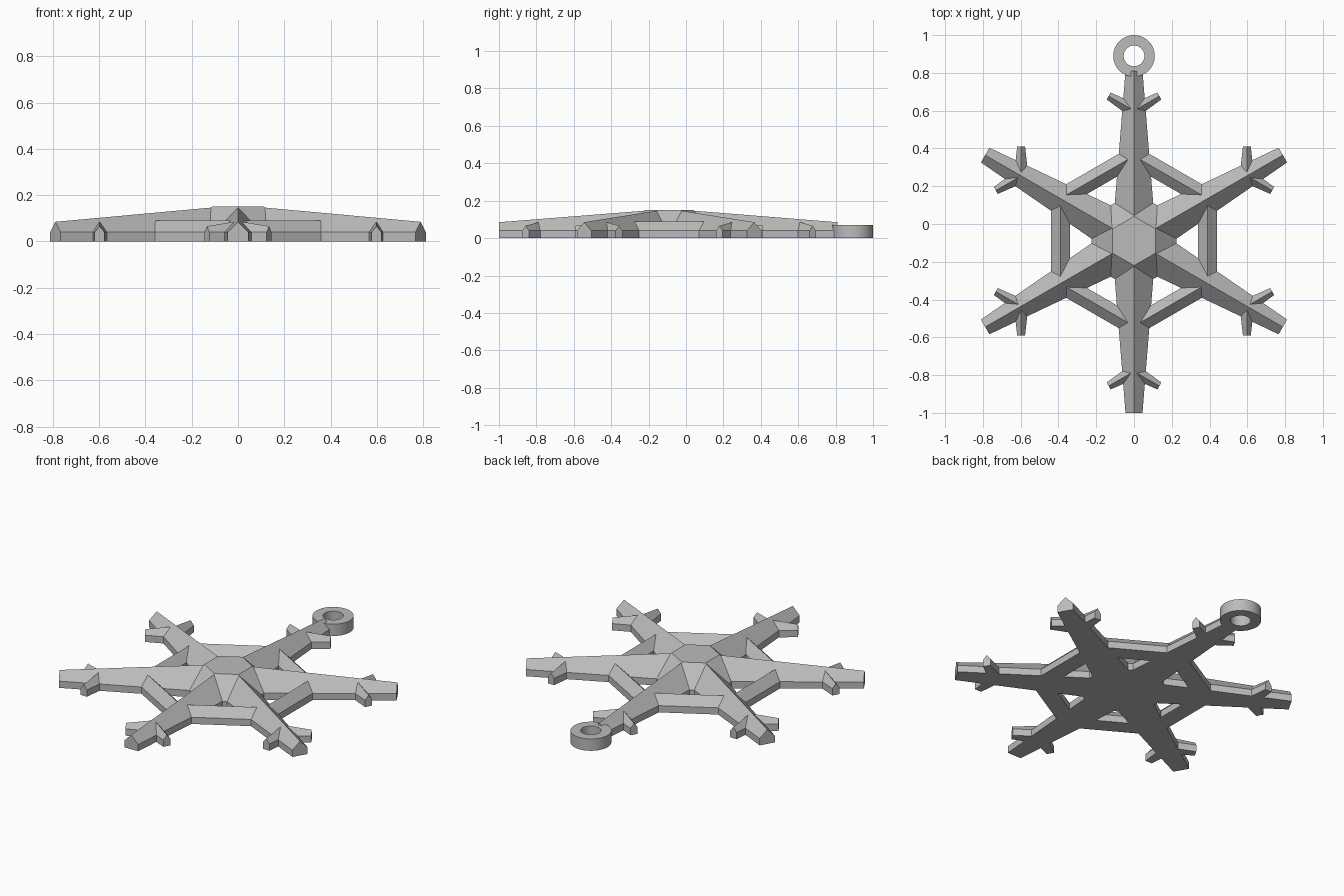
import bpy, bmesh, math
from mathutils import Matrix, Vector

if "Cube" in bpy.data.objects:
    bpy.data.objects.remove(bpy.data.objects["Cube"])

CY = -0.09      # centre of the flake
WALL = 0.04     # height of the upright side walls

grey = bpy.data.materials.new("plain_grey")
grey.diffuse_color = (0.5, 0.5, 0.5, 1)
grey.use_nodes = True
grey.node_tree.nodes["Principled BSDF"].inputs["Base Color"].default_value = grey.diffuse_color


def make_object(name, bm):
    bmesh.ops.recalc_face_normals(bm, faces=bm.faces)
    mesh = bpy.data.meshes.new(name)
    bm.to_mesh(mesh)
    bm.free()
    mesh.materials.append(grey)
    ob = bpy.data.objects.new(name, mesh)
    bpy.context.collection.objects.link(ob)
    return ob


def ridge_bar(name, origin, angle, start, end):
    """Roof-topped bar; start and end are (distance, half width, ridge height)."""
    bm = bmesh.new()
    rings = []
    for d, w, h in (start, end):
        rings.append([bm.verts.new((d, y, z)) for y, z in
                      ((-w, 0), (w, 0), (w, WALL), (0, h), (-w, WALL))])
    a, b = rings
    bm.faces.new(a)
    bm.faces.new(b)
    for i in range(5):
        j = (i + 1) % 5
        bm.faces.new((a[i], a[j], b[j], b[i]))
    bm.transform(Matrix.Translation(origin) @ Matrix.Rotation(angle, 4, 'Z'))
    return make_object(name, bm)


def polar(r, angle):
    return Vector((r * math.cos(angle), CY + r * math.sin(angle), 0))


# Central hexagonal hub: short prism below, tapered cap above
bm = bmesh.new()
levels = []
for r, z in ((0.26, 0), (0.26, WALL), (0.13, 0.15)):
    levels.append([bm.verts.new(polar(r, math.radians(30 + 60 * i)) + Vector((0, 0, z)))
                   for i in range(6)])
bm.faces.new(levels[0])
bm.faces.new(levels[-1])
for lo, hi in zip(levels, levels[1:]):
    for i in range(6):
        j = (i + 1) % 6
        bm.faces.new((lo[i], lo[j], hi[j], hi[i]))
flake = make_object("snowflake_body", bm)

# Six arms, each with two twigs and a strut to the next arm
parts = []
for i in range(6):
    a = math.radians(30 + 60 * i)
    tip = 0.9 if i == 1 else 0.91
    parts.append(ridge_bar("arm", polar(0, a), a, (0.1, 0.11, 0.149), (tip, 0.045, 0.085)))
    for side in (-1, 1):
        parts.append(ridge_bar("twig", polar(0.69, a), a + side * math.radians(60),
                               (0, 0.038, 0.088), (0.155, 0.021, 0.066)))
    mid = a + math.radians(30)
    parts.append(ridge_bar("strut", polar(0.39, mid), mid + math.pi / 2,
                           (-0.215, 0.05, 0.09), (0.215, 0.05, 0.09)))

# Fuse everything into one solid
for p in parts:
    mod = flake.modifiers.new("fuse", 'BOOLEAN')
    mod.operation = 'UNION'
    mod.solver = 'EXACT'
    mod.object = p
bpy.context.view_layer.update()
fused = bpy.data.meshes.new_from_object(
    flake.evaluated_get(bpy.context.evaluated_depsgraph_get()))
flake.modifiers.clear()
flake.data = fused
for p in parts:
    bpy.data.objects.remove(p)

# Hanging ring at the end of the rear arm
bm = bmesh.new()
N = 48
loops = []
for r, z in ((0.11, 0), (0.11, 0.07), (0.055, 0.07), (0.055, 0)):
    loops.append([bm.verts.new((r * math.cos(2 * math.pi * k / N),
                                0.89 + r * math.sin(2 * math.pi * k / N), z))
                  for k in range(N)])
for m in range(4):
    lo, hi = loops[m], loops[(m + 1) % 4]
    for k in range(N):
        n = (k + 1) % N
        bm.faces.new((lo[k], lo[n], hi[n], hi[k]))
ring = make_object("hanging_ring", bm)
bpy.context.view_layer.objects.active = ring
ring.select_set(True)
bpy.ops.object.shade_smooth_by_angle(angle=math.radians(30))
